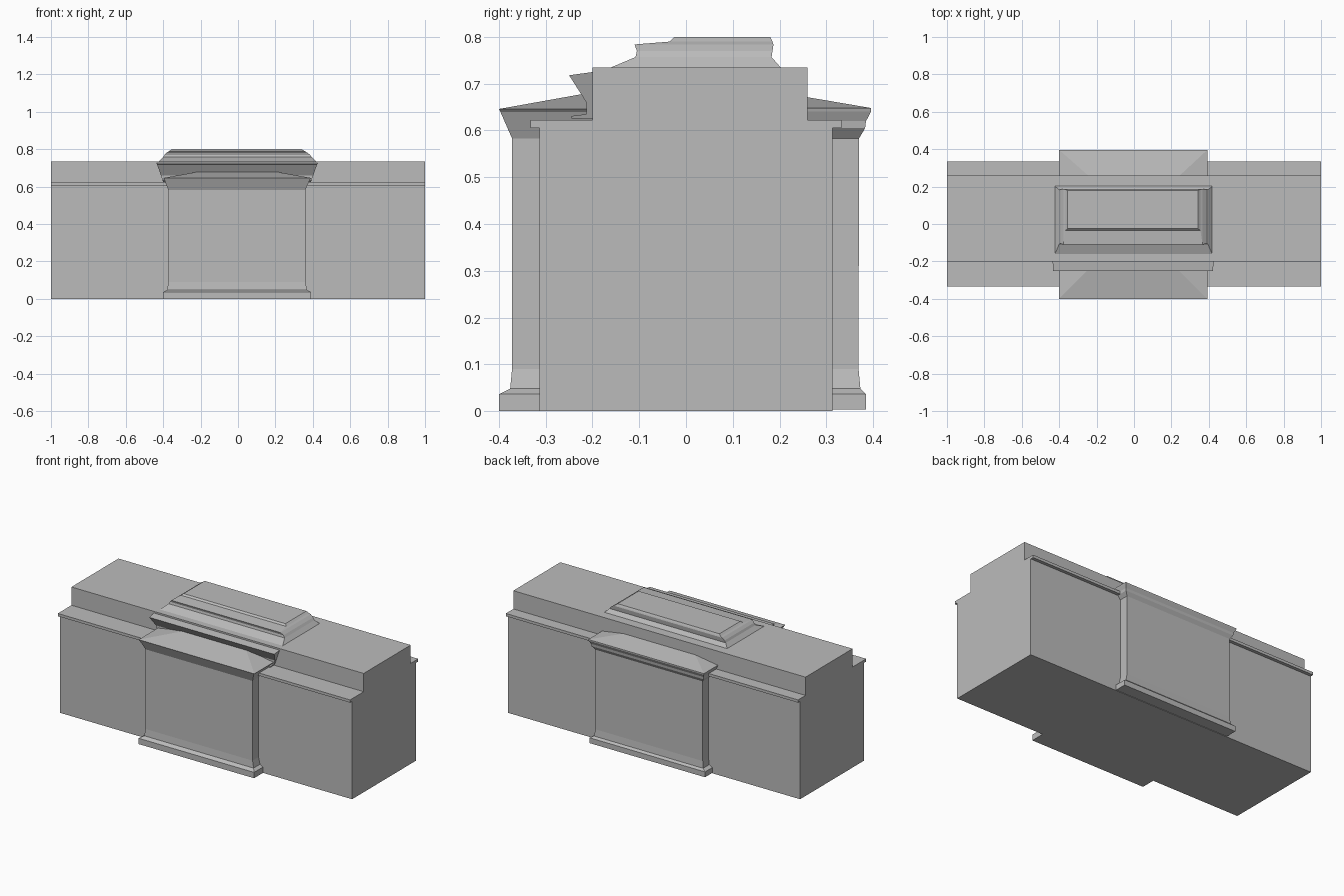
import bpy, bmesh

grey = bpy.data.materials.new("stone grey")
grey.diffuse_color = (0.5, 0.5, 0.5, 1)


def finish(name, bm):
    bmesh.ops.recalc_face_normals(bm, faces=bm.faces)
    mesh = bpy.data.meshes.new(name)
    bm.to_mesh(mesh)
    bm.free()
    mesh.materials.append(grey)
    obj = bpy.data.objects.new(name, mesh)
    bpy.context.collection.objects.link(obj)
    return obj


def skin(name, rings):
    """Join matching rings of points and cap both ends."""
    bm = bmesh.new()
    loops = [[bm.verts.new(p) for p in ring] for ring in rings]
    n = len(loops[0])
    for a, b in zip(loops, loops[1:]):
        for i in range(n):
            j = (i + 1) % n
            bm.faces.new((a[i], a[j], b[j], b[i]))
    bm.faces.new(loops[0])
    bm.faces.new(loops[-1])
    return finish(name, bm)


def extrude_x(name, profile, left, right):
    """Sweep a (y, z) profile in x; the end positions depend on height."""
    return skin(name, [[(f(z), y, z) for y, z in profile] for f in (left, right)])


def stack(name, levels):
    """Stack rectangles given as (x0, x1, y0, y1, z)."""
    return skin(name, [[(a, c, z), (b, c, z), (b, d, z), (a, d, z)]
                       for a, b, c, d, z in levels])


# Long block with a thin ledge and a set-back upper storey
extrude_x("main_block", [
    (-0.313, 0), (0.313, 0), (0.313, 0.605), (0.333, 0.605), (0.333, 0.622),
    (0.26, 0.622), (0.26, 0.735), (-0.20, 0.735), (-0.20, 0.622),
    (-0.333, 0.622), (-0.333, 0.605), (-0.313, 0.605)],
    lambda z: -1, lambda z: 1)

# Front bay: plinth, shaft, flared cornice and hipped roof
front = [(-0.40, 0.39, 0.40, 0), (-0.40, 0.39, 0.40, 0.036),
         (-0.378, 0.37, 0.376, 0.048), (-0.373, 0.36, 0.372, 0.09),
         (-0.373, 0.36, 0.372, 0.583), (-0.395, 0.386, 0.397, 0.64),
         (-0.40, 0.392, 0.40, 0.646), (-0.21, 0.20, 0.21, 0.68)]
stack("front_bay", [(a, b, -y, -0.195, z) for a, b, y, z in front])

# Back bay
back = [(-0.40, 0.39, 0.385, 0.003), (-0.40, 0.39, 0.385, 0.036),
        (-0.378, 0.37, 0.373, 0.048), (-0.373, 0.36, 0.369, 0.09),
        (-0.373, 0.36, 0.37, 0.583), (-0.387, 0.378, 0.383, 0.605),
        (-0.388, 0.38, 0.385, 0.62), (-0.398, 0.39, 0.396, 0.641),
        (-0.40, 0.392, 0.396, 0.648), (-0.24, 0.24, 0.255, 0.672)]
stack("back_bay", [(a, b, 0.25, y, z) for a, b, y, z in back])

# Overhanging moulding above the front bay
extrude_x("front_moulding", [
    (-0.195, 0.624), (-0.245, 0.626), (-0.245, 0.631), (-0.213, 0.635),
    (-0.213, 0.66), (-0.25, 0.718), (-0.20, 0.725), (-0.195, 0.725)],
    lambda z: -0.435 + 0.35 * (0.725 - z), lambda z: 0.425 - 0.35 * (0.725 - z))

# Stepped crest on the roof
stack("roof_crest", [
    (-0.425, 0.42, -0.165, 0.204, 0.733), (-0.40, 0.395, -0.108, 0.183, 0.757),
    (-0.393, 0.385, -0.105, 0.185, 0.77), (-0.378, 0.367, -0.11, 0.187, 0.784),
    (-0.367, 0.355, -0.035, 0.185, 0.79), (-0.355, 0.342, -0.025, 0.18, 0.80)])
